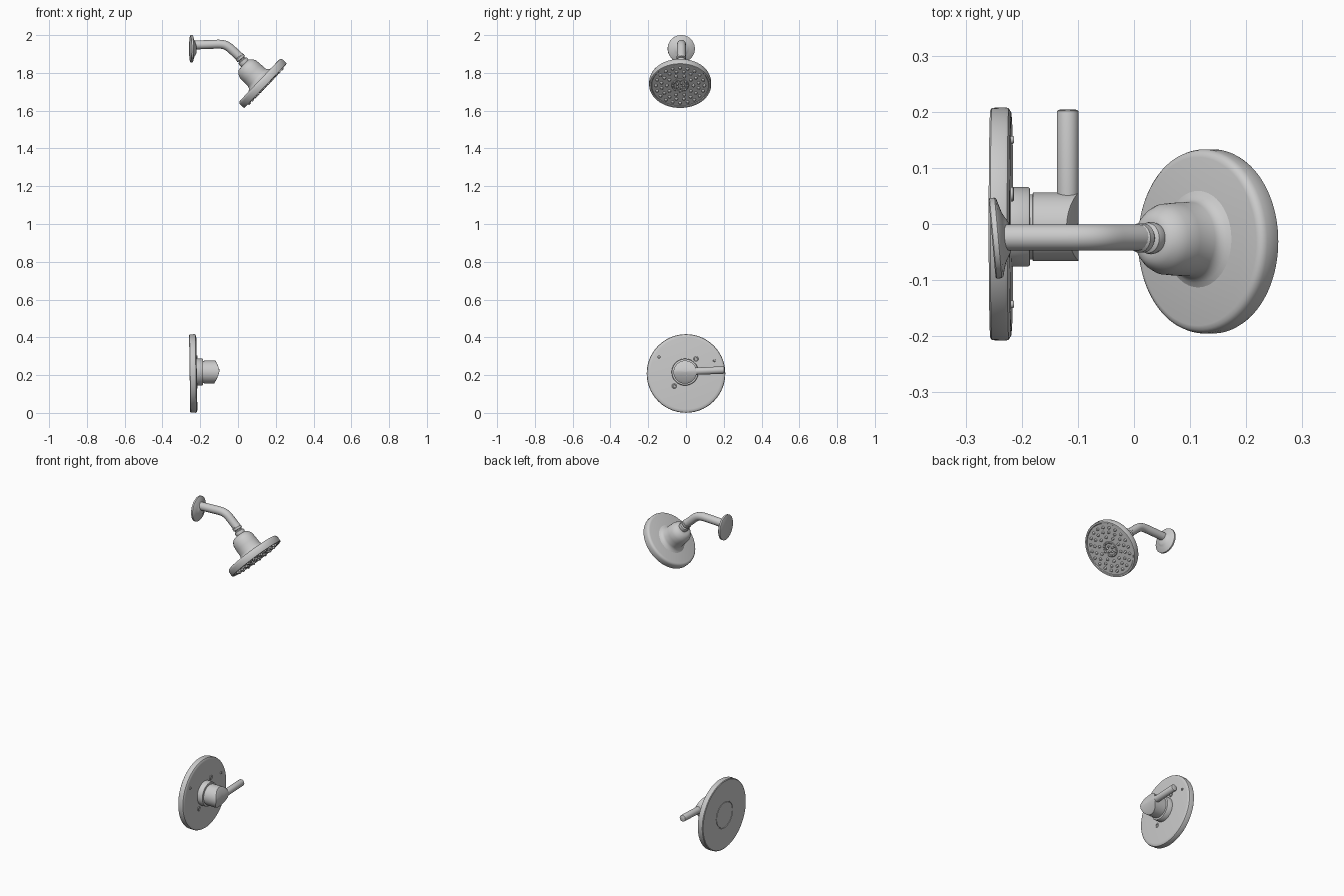
import bpy, bmesh, math
from mathutils import Vector

if "Cube" in bpy.data.objects:
    bpy.data.objects.remove(bpy.data.objects["Cube"])


def finish(name, bm, loc=(0, 0, 0), axis=None, angle=35):
    bmesh.ops.recalc_face_normals(bm, faces=bm.faces)
    me = bpy.data.meshes.new(name)
    bm.to_mesh(me)
    bm.free()
    ob = bpy.data.objects.new(name, me)
    bpy.context.collection.objects.link(ob)
    ob.location = loc
    if axis is not None:
        ob.rotation_mode = 'QUATERNION'
        ob.rotation_quaternion = Vector(axis).to_track_quat('Z', 'Y')
    smooth(ob, angle)
    return ob


def smooth(ob, angle=35):
    bpy.ops.object.select_all(action='DESELECT')
    ob.select_set(True)
    bpy.context.view_layer.objects.active = ob
    bpy.ops.object.shade_smooth_by_angle(angle=math.radians(angle))


def add_lathe(bm, profile, segs, centre=(0, 0, 0)):
    """Revolve (height, radius) pairs about z and cap both ends."""
    rings = []
    for h, r in profile:
        rings.append([bm.verts.new((centre[0] + r * math.cos(2 * math.pi * i / segs),
                                    centre[1] + r * math.sin(2 * math.pi * i / segs),
                                    centre[2] + h)) for i in range(segs)])
    for a, b in zip(rings, rings[1:]):
        for i in range(segs):
            j = (i + 1) % segs
            bm.faces.new((a[i], a[j], b[j], b[i]))
    bm.faces.new(rings[0][::-1])
    bm.faces.new(rings[-1])


def lathe(name, profile, loc, axis, segs=64):
    bm = bmesh.new()
    add_lathe(bm, profile, segs)
    return finish(name, bm, loc, axis)


# ---- Shower arm and wall flange ----
AY = -0.024
lathe("wall_flange", [(-0.008, 0.069), (-0.006, 0.072), (0.003, 0.072), (0.006, 0.069),
                      (0.013, 0.045), (0.019, 0.034), (0.024, 0.026)],
      (-0.245, -0.025, 1.928), (1, 0.09, 0))

cu = bpy.data.curves.new("shower_arm", 'CURVE')
cu.dimensions = '3D'
cu.bevel_depth = 0.0235
cu.bevel_resolution = 6
cu.resolution_u = 12
cu.use_fill_caps = True
sp = cu.splines.new('BEZIER')
pts = [((-0.245, 1.947), (-0.28, 1.946), (-0.21, 1.948)),
       ((-0.11, 1.952), (-0.14, 1.951), (-0.07, 1.953)),
       ((-0.035, 1.925), (-0.055, 1.943), (-0.02, 1.911)),
       ((0.015, 1.879), (0.0, 1.893), (0.025, 1.870))]
sp.bezier_points.add(len(pts) - 1)
for p, (c, l, r) in zip(sp.bezier_points, pts):
    p.handle_left_type = p.handle_right_type = 'FREE'
    p.co, p.handle_left, p.handle_right = [(q[0], AY, q[1]) for q in (c, l, r)]
arm = bpy.data.objects.new("shower_arm", cu)
bpy.context.collection.objects.link(arm)
arm.select_set(True)
bpy.context.view_layer.objects.active = arm
bpy.ops.object.convert(target='MESH')
smooth(bpy.context.object)

# ---- Swivel joint ----
lathe("swivel_joint", [(-0.005, 0.022), (0.0, 0.026), (0.012, 0.026), (0.015, 0.02), (0.02, 0.02),
                       (0.024, 0.027), (0.034, 0.029), (0.045, 0.026), (0.06, 0.024)],
      (0.009, -0.025, 1.884), (0.62, 0, -0.78), 32)

# ---- Shower head (origin at the spray face) ----
HEAD = (0.146, -0.031, 1.731)
AX = (0.723, 0, -0.69)
lathe("head_body", [(-0.162, 0.030), (-0.160, 0.040), (-0.153, 0.049), (-0.142, 0.057),
                    (-0.128, 0.063), (-0.10, 0.065), (-0.065, 0.066), (-0.055, 0.070),
                    (-0.048, 0.078), (-0.043, 0.088), (-0.038, 0.088)],
      (HEAD[0], -0.027, HEAD[2]), AX)
lathe("head_disc", [(-0.044, 0.150), (-0.042, 0.157), (-0.037, 0.162), (-0.030, 0.164),
                    (-0.006, 0.164), (-0.001, 0.162), (0.0, 0.158), (-0.001, 0.153),
                    (-0.005, 0.150), (-0.005, 0.046), (-0.002, 0.043), (-0.002, 0.036),
                    (-0.005, 0.033)], HEAD, AX, 96)

# Spray nozzles in rings
bm = bmesh.new()
for n, rad, size in ((20, 0.128, 0.0075), (16, 0.100, 0.0075), (10, 0.070, 0.0075),
                     (8, 0.039, 0.005), (5, 0.018, 0.005)):
    for i in range(n):
        a = 2 * math.pi * (i + 0.5 * (n == 16)) / n
        add_lathe(bm, [(-0.008, size * 1.15), (0.0, size), (0.005, size * 0.8), (0.007, size * 0.4)],
                  12, (rad * math.cos(a), rad * math.sin(a), 0))
finish("spray_nozzles", bm, HEAD, AX)

# ---- Valve plate, with a seam ring on the wall side ----
lathe("valve_plate", [(-0.018, 0.074), (-0.016, 0.075), (-0.016, 0.078), (-0.018, 0.079),
                      (-0.018, 0.203), (-0.015, 0.207), (0.010, 0.208), (0.015, 0.206),
                      (0.019, 0.199), (0.020, 0.19)],
      (-0.238, 0, 0.2085), (1, 0, 0.015), 96)
HY, HZ = -0.005, 0.216
lathe("valve_collar", [(-0.01, 0.071), (0.031, 0.071), (0.034, 0.069), (0.035, 0.066)],
      (-0.22, HY, HZ), (1, 0, 0))

# ---- Knob with an end curved to a crest along the lever ----
bm = bmesh.new()
add_lathe(bm, [(0, 0.058), (0.006, 0.058), (0.007, 0.061), (0.088, 0.061), (0.0885, 0.059)]
          + [(0.0885, r) for r in (0.045, 0.03, 0.015, 0.002)], 64)
for v in bm.verts:
    v.co = (v.co.z, v.co.x, v.co.y)
    if v.co.x > 0.05:
        v.co.x -= 0.024 * (abs(v.co.z - 0.006) / 0.06) ** 1.5
finish("valve_knob", bm, (-0.187, HY, HZ), None)

# ---- Lever ----
lathe("lever", [(0.0, 0.012), (0.006, 0.019), (0.06, 0.0195), (0.196, 0.0195),
                (0.199, 0.0185), (0.2005, 0.016)],
      (-0.118, 0.003, 0.219), (0, 1, 0.04), 32)

# ---- Plate screws and indicator dots ----
for name, y, z, r in (("plate_screw_upper", 0.053, 0.286, 0.013), ("plate_screw_lower", -0.062, 0.142, 0.013),
                      ("indicator_left", -0.143, 0.296, 0.007), ("indicator_right", 0.15, 0.277, 0.007)):
    lathe(name, [(-0.005, r), (0.004, r), (0.006, r * 0.8), (0.006, r * 0.55),
                 (0.003, r * 0.5), (0.003, r * 0.1)], (-0.22, y, z), (1, 0, 0), 24)
